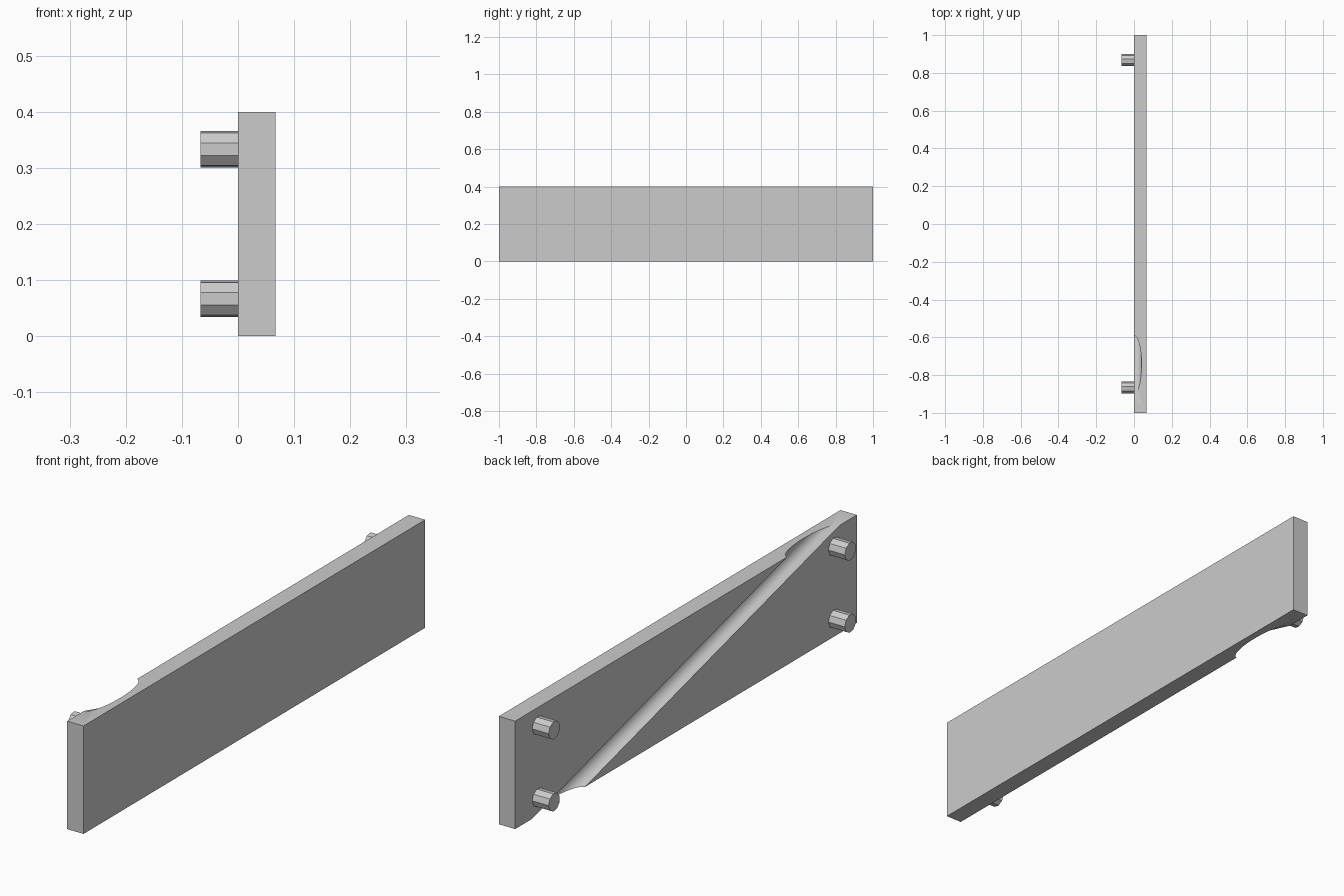
import bpy
from math import radians

default = bpy.data.objects.get("Cube")
if default:
    bpy.data.objects.remove(default, do_unlink=True)

THICK, LENGTH, HEIGHT = 0.067, 2.0, 0.4
PEG_RADIUS, PEG_Y, PEG_Z = 0.0333, 0.867, 0.1333
GROOVE_RADIUS, GROOVE_SLOPE = 0.04, 15

grey = bpy.data.materials.new("light grey")
grey.use_nodes = True
colour = (0.6, 0.6, 0.6, 1)
grey.diffuse_color = colour
grey.node_tree.nodes["Principled BSDF"].inputs["Base Color"].default_value = colour


def cylinder(name, sides, radius, depth, location, rotation):
    bpy.ops.mesh.primitive_cylinder_add(vertices=sides, radius=radius, depth=depth,
                                        location=location, rotation=rotation)
    ob = bpy.context.object
    ob.name = name
    ob.data.materials.append(grey)
    return ob


# Flat plate
bpy.ops.mesh.primitive_cube_add(size=1, location=(THICK / 2, 0, HEIGHT / 2))
plate = bpy.context.object
plate.name = "plate"
plate.scale = (THICK, LENGTH, HEIGHT)
bpy.ops.object.transform_apply(location=False, rotation=False, scale=True)
plate.data.materials.append(grey)

# Half-round diagonal groove cut across the pegged face
cutter = cylinder("groove_cutter", 64, GROOVE_RADIUS, 3, (0, 0, HEIGHT / 2),
                  (radians(90 - GROOVE_SLOPE), 0, 0))
cut = plate.modifiers.new("groove", "BOOLEAN")
cut.operation = "DIFFERENCE"
cut.solver = "EXACT"
cut.object = cutter
bpy.ops.object.select_all(action="DESELECT")
plate.select_set(True)
bpy.context.view_layer.objects.active = plate
bpy.ops.object.modifier_apply(modifier=cut.name)
bpy.data.objects.remove(cutter, do_unlink=True)
bpy.ops.object.shade_smooth_by_angle(angle=radians(30))

# Four faceted pegs, one near each corner
for end, sy in (("front", -1), ("back", 1)):
    for level, sz in (("lower", -1), ("upper", 1)):
        cylinder(f"{end}_{level}_peg", 9, PEG_RADIUS, THICK,
                 (-THICK / 2, sy * PEG_Y, HEIGHT / 2 + sz * PEG_Z),
                 (0, radians(90), 0))
